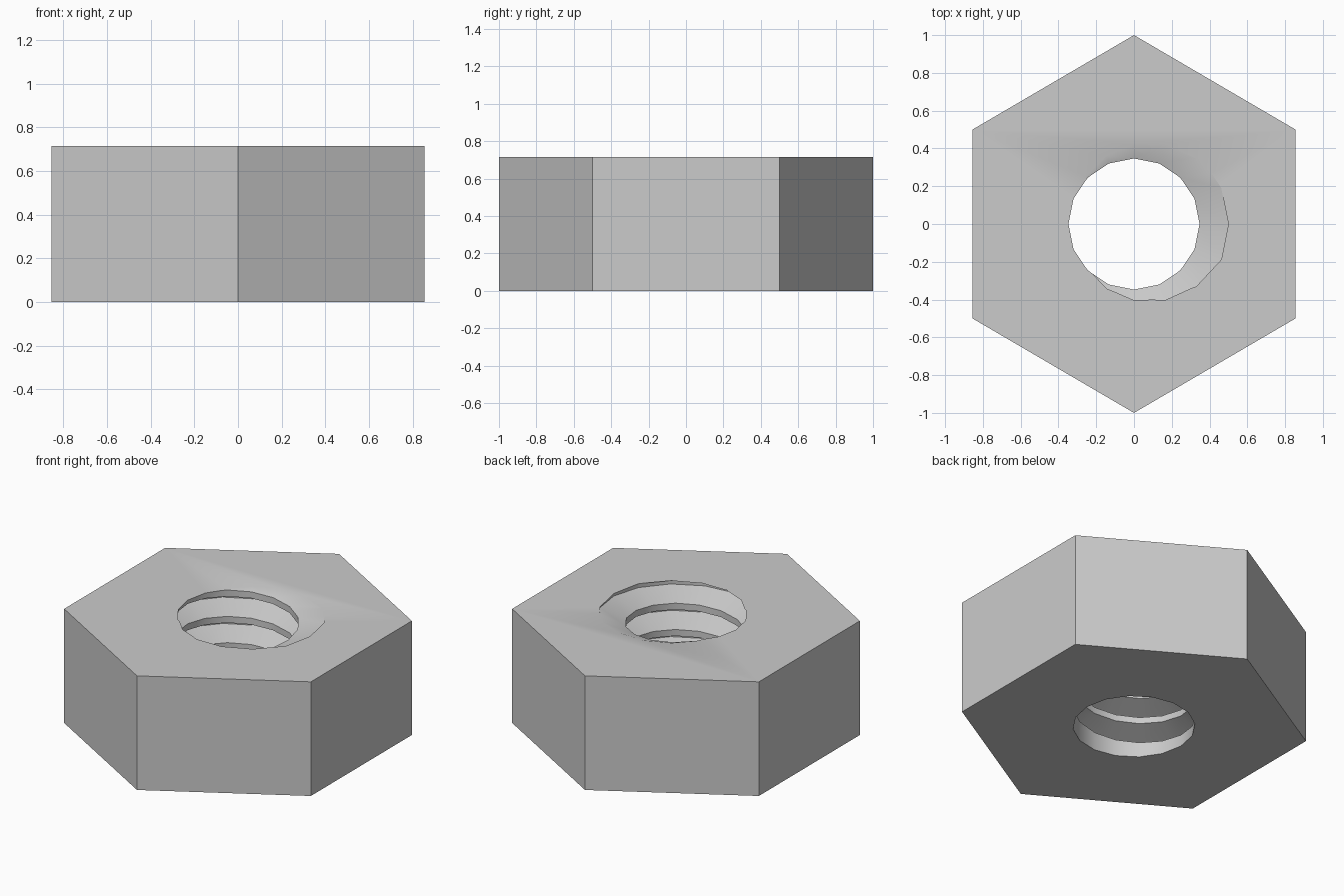
import bpy, bmesh, math

cube = bpy.data.objects.get("Cube")
if cube:
    bpy.data.objects.remove(cube, do_unlink=True)

HEIGHT, HALF_FLATS = 0.715, 0.855
CREST, ROOT = 0.347, 0.5
PITCH, SIDES, TURNS = 0.165, 16, 10
START = 0.816 - 6 * PITCH

steel = bpy.data.materials.new("plain_grey")
steel.use_nodes = True
GREY = (0.6, 0.6, 0.6, 1)
steel.diffuse_color = GREY
steel.node_tree.nodes["Principled BSDF"].inputs["Base Color"].default_value = GREY


def make_object(name, bm):
    bmesh.ops.recalc_face_normals(bm, faces=bm.faces)
    mesh = bpy.data.meshes.new(name)
    bm.to_mesh(mesh)
    bm.free()
    mesh.materials.append(steel)
    obj = bpy.data.objects.new(name, mesh)
    bpy.context.collection.objects.link(obj)
    return obj


# Hexagonal body with corners on the y axis
bm = bmesh.new()
outline = [(0, -1), (HALF_FLATS, -0.5), (HALF_FLATS, 0.5),
           (0, 1), (-HALF_FLATS, 0.5), (-HALF_FLATS, -0.5)]
base = bm.faces.new([bm.verts.new((x, y, 0)) for x, y in outline])
side = bmesh.ops.extrude_face_region(bm, geom=[base])["geom"]
bmesh.ops.translate(bm, vec=(0, 0, HEIGHT),
                    verts=[v for v in side if isinstance(v, bmesh.types.BMVert)])
nut = make_object("hex_nut", bm)

# Threaded rod cutter: crest and root rows wound in a right-hand helix
bm = bmesh.new()
profile = [(0, False), (0.04, False), (0.09, True), (0.115, True)]
rows = []
for turn in range(TURNS):
    for offset, is_root in profile:
        row = []
        for i in range(SIDES):
            angle = 2 * math.pi * i / SIDES
            z = START + PITCH * (turn - i / SIDES) + offset
            # The groove fades out near the bottom face
            fade = min(1, max(0, (z - 0.05) / 0.05))
            r = CREST + (ROOT - CREST) * fade * is_root
            row.append(bm.verts.new((r * math.sin(angle), r * math.cos(angle), z)))
        rows.append(row)

step = len(profile)
for n in range(len(rows) - 1):
    for i in range(SIDES):
        if i < SIDES - 1:
            a, b = rows[n][i + 1], rows[n + 1][i + 1]
        elif n >= step:
            a, b = rows[n - step][0], rows[n - step + 1][0]
        else:
            continue
        bm.faces.new((rows[n][i], a, b, rows[n + 1][i]))

# Close both ends of the cutter with cones
rims = [e for e in bm.edges if e.is_boundary]
low, high = bm.verts.new((0, 0, -1)), bm.verts.new((0, 0, 2))
for e in rims:
    middle = (e.verts[0].co.z + e.verts[1].co.z) / 2
    bm.faces.new((e.verts[0], e.verts[1], low if middle < HEIGHT / 2 else high))
cutter = make_object("thread_cutter", bm)
cutter.hide_render = True

# Cut the thread, then smooth the shallow edges only
cut = nut.modifiers.new("thread", "BOOLEAN")
cut.operation = "DIFFERENCE"
cut.solver = "EXACT"
cut.object = cutter
bpy.ops.object.select_all(action="DESELECT")
nut.select_set(True)
bpy.context.view_layer.objects.active = nut
bpy.ops.object.modifier_apply(modifier=cut.name)
bpy.data.objects.remove(cutter, do_unlink=True)
bpy.ops.object.shade_smooth_by_angle(angle=math.radians(30))
